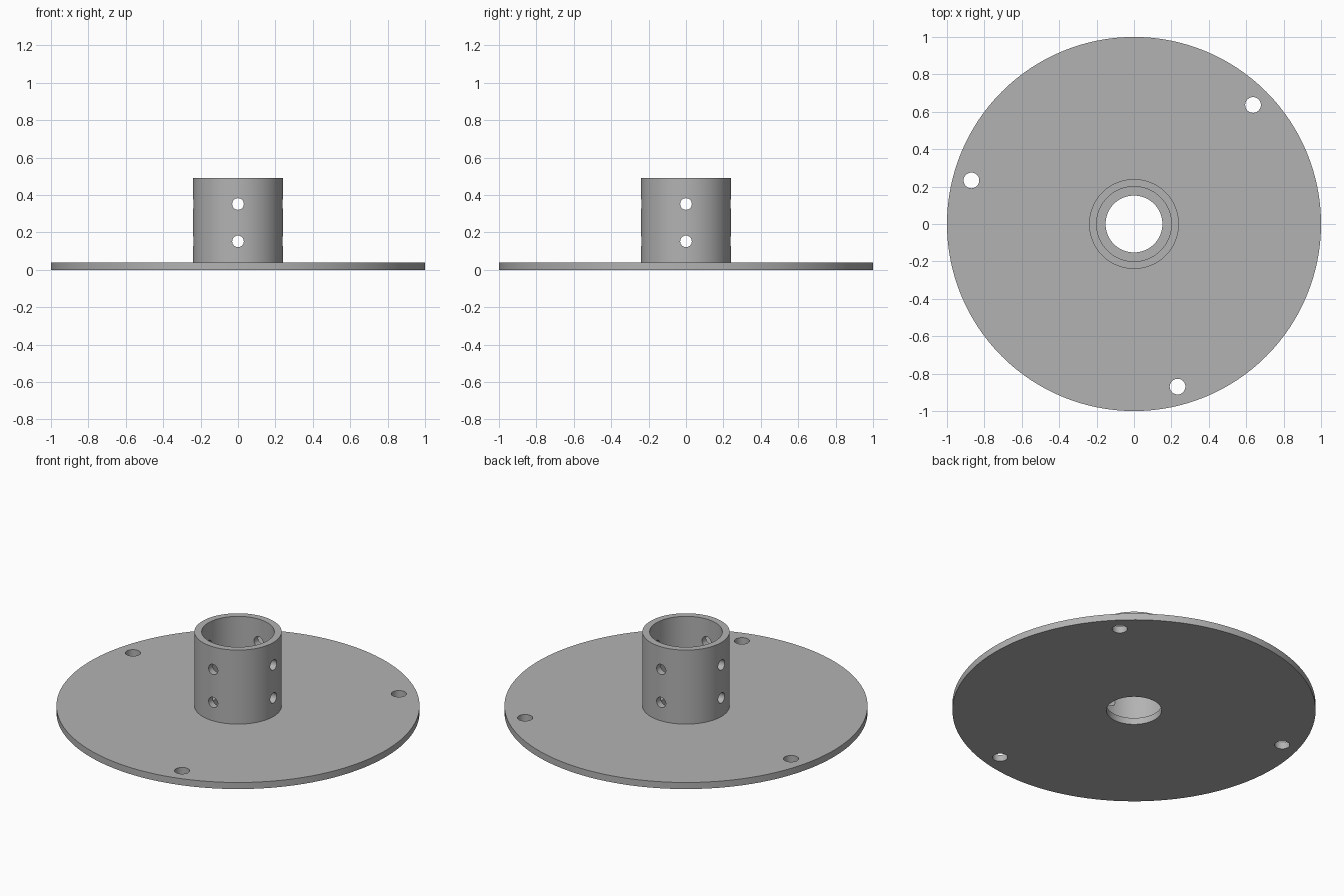
import bpy
import bmesh
from math import cos, sin, pi, radians
from mathutils import Matrix, Vector

cube = bpy.data.objects.get("Cube")
if cube:
    bpy.data.objects.remove(cube, do_unlink=True)

# Single grey material
grey = bpy.data.materials.new("plain_grey")
grey.use_nodes = True
colour = (0.45, 0.45, 0.45, 1)
grey.diffuse_color = colour
grey.node_tree.nodes["Principled BSDF"].inputs["Base Color"].default_value = colour

PLATE_TOP = 0.04
TUBE_TOP = 0.49
SEGMENTS = 128


def make_object(name, bm):
    bmesh.ops.recalc_face_normals(bm, faces=bm.faces)
    mesh = bpy.data.meshes.new(name)
    bm.to_mesh(mesh)
    bm.free()
    mesh.materials.append(grey)
    obj = bpy.data.objects.new(name, mesh)
    bpy.context.collection.objects.link(obj)
    return obj


def lathe(name, profile):
    """Revolve a closed (radius, height) outline around z."""
    bm = bmesh.new()
    rings = []
    for r, z in profile:
        rings.append([bm.verts.new((r * cos(2 * pi * i / SEGMENTS),
                                    r * sin(2 * pi * i / SEGMENTS), z))
                      for i in range(SEGMENTS)])
    for a, b in zip(rings, rings[1:] + rings[:1]):
        for i in range(SEGMENTS):
            j = (i + 1) % SEGMENTS
            bm.faces.new((a[i], a[j], b[j], b[i]))
    return make_object(name, bm)


def add_drill(bm, centre, direction, radius, length):
    turn = Vector(direction).to_track_quat('Z', 'Y').to_matrix().to_4x4()
    bmesh.ops.create_cone(bm, cap_ends=True, segments=32, radius1=radius,
                          radius2=radius, depth=length,
                          matrix=Matrix.Translation(centre) @ turn)


# Round base plate with a raised socket and a narrower through hole
flange = lathe("socket_flange", [
    (0.152, 0), (1, 0), (1, PLATE_TOP), (0.24, PLATE_TOP),
    (0.24, TUBE_TOP), (0.2, TUBE_TOP), (0.2, PLATE_TOP), (0.152, PLATE_TOP)])

# Drills for three mounting holes and two rows of four set-screw holes
drills = bmesh.new()
for angle in (45, 165, 285):
    a = radians(angle)
    add_drill(drills, (0.9 * cos(a), 0.9 * sin(a), PLATE_TOP / 2), (0, 0, 1), 0.042, 0.2)
for z in (0.152, 0.352):
    for x, y in ((1, 0), (0, 1), (-1, 0), (0, -1)):
        add_drill(drills, (0.22 * x, 0.22 * y, z), (x, y, 0), 0.031, 0.16)
cutter = make_object("hole_cutter", drills)
cutter.hide_render = True

# Cut the holes, then bake the result so the helper can go
cut = flange.modifiers.new("holes", 'BOOLEAN')
cut.operation = 'DIFFERENCE'
cut.solver = 'EXACT'
cut.object = cutter
bpy.ops.object.select_all(action='DESELECT')
bpy.context.view_layer.objects.active = flange
flange.select_set(True)
bpy.ops.object.modifier_apply(modifier="holes")
bpy.data.objects.remove(cutter, do_unlink=True)
bpy.ops.object.shade_smooth_by_angle(angle=radians(30))
